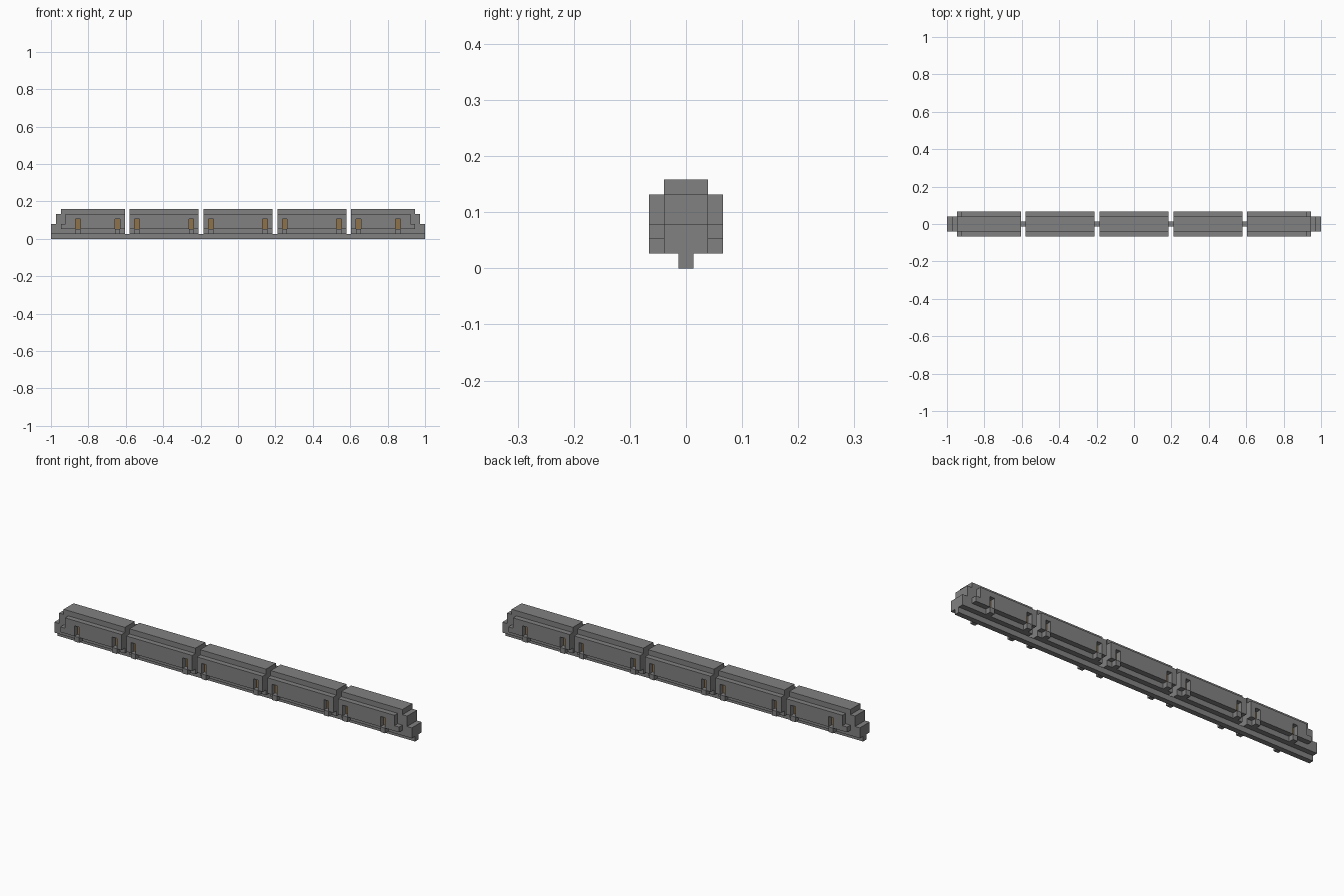
import bpy, bmesh
from mathutils import Vector

cube = bpy.data.objects.get("Cube")
if cube:
    bpy.data.objects.remove(cube)

U = 2 / 76  # one building block; all sizes below are counted in blocks


def material(name, rgb):
    mat = bpy.data.materials.new(name)
    mat.use_nodes = True
    mat.diffuse_color = (*rgb, 1)
    mat.node_tree.nodes["Principled BSDF"].inputs["Base Color"].default_value = (*rgb, 1)
    return mat


GREY = material("stone grey", (0.22, 0.22, 0.22))
BROWN = material("door brown", (0.27, 0.17, 0.07))


def extrude(name, outline, y0, y1, mat=GREY):
    """Extrude an x-z outline from y0 to y1."""
    bm = bmesh.new()
    face = bm.faces.new([bm.verts.new((x * U, y0 * U, z * U)) for x, z in outline])
    side = bmesh.ops.extrude_face_region(bm, geom=[face])["geom"]
    verts = [v for v in side if isinstance(v, bmesh.types.BMVert)]
    bmesh.ops.translate(bm, verts=verts, vec=Vector((0, (y1 - y0) * U, 0)))
    bmesh.ops.recalc_face_normals(bm, faces=bm.faces)
    mesh = bpy.data.meshes.new(name)
    bm.to_mesh(mesh)
    bm.free()
    mesh.materials.append(mat)
    obj = bpy.data.objects.new(name, mesh)
    bpy.context.collection.objects.link(obj)
    return obj


def rect(x0, x1, z0, z1):
    return [(x0, z0), (x1, z0), (x1, z1), (x0, z1)]


def side_panel(x0, x1, doors, nose):
    """Side panel outline with a notch per door; nose adds a low lip at the outer end."""
    pts = [(x0, 2)]
    for d in doors:
        pts += [(d - .5, 2), (d - .5, 4), (d + .5, 4), (d + .5, 2)]
    if nose:
        pts += [(x1, 2), (x1, 3), (x1 - 1, 3), (x1 - 1, 5)]
    else:
        pts += [(x1, 2), (x1, 5)]
    return pts + [(x0, 5)]


def car(name, core, panel, doors, flip=1):
    mirror = lambda pts: [(x * flip, z) for x, z in pts]
    extrude(name + "_core", mirror(core), -1.5, 1.5)
    for side, label in ((-1, "front"), (1, "back")):
        extrude(f"{name}_{label}_panel", mirror(panel), 1.5 * side, 2.5 * side)
        for i, d in enumerate(doors):
            tag = f"{name}_{label}"
            extrude(f"{tag}_step_{i}", mirror(rect(d - .5, d + .5, 1, 2)),
                    1.5 * side, 2.5 * side)
            extrude(f"{tag}_door_{i}", mirror(rect(d - .5, d + .5, 2, 4)),
                    1.5 * side, 1.55 * side, BROWN)


# Rail under the whole train
extrude("rail", rect(-38, 38, 0, 1), -.5, .5)

# Middle car
car("middle_car", rect(-7, 7, 1, 6), side_panel(-7, 7, (-5.5, 5.5), False), (-5.5, 5.5))

# Mirrored inner and end cars
nose_core = [(23, 1), (38, 1), (38, 3), (37, 3), (37, 5), (36, 5), (36, 6), (23, 6)]
for flip, label in ((1, "left"), (-1, "right")):
    car(label + "_inner_car", rect(8, 22, 1, 6),
        side_panel(8, 22, (9.5, 20.5), False), (9.5, 20.5), flip)
    car(label + "_end_car", nose_core,
        side_panel(23, 36, (24.5, 32.5), True), (24.5, 32.5), flip)
